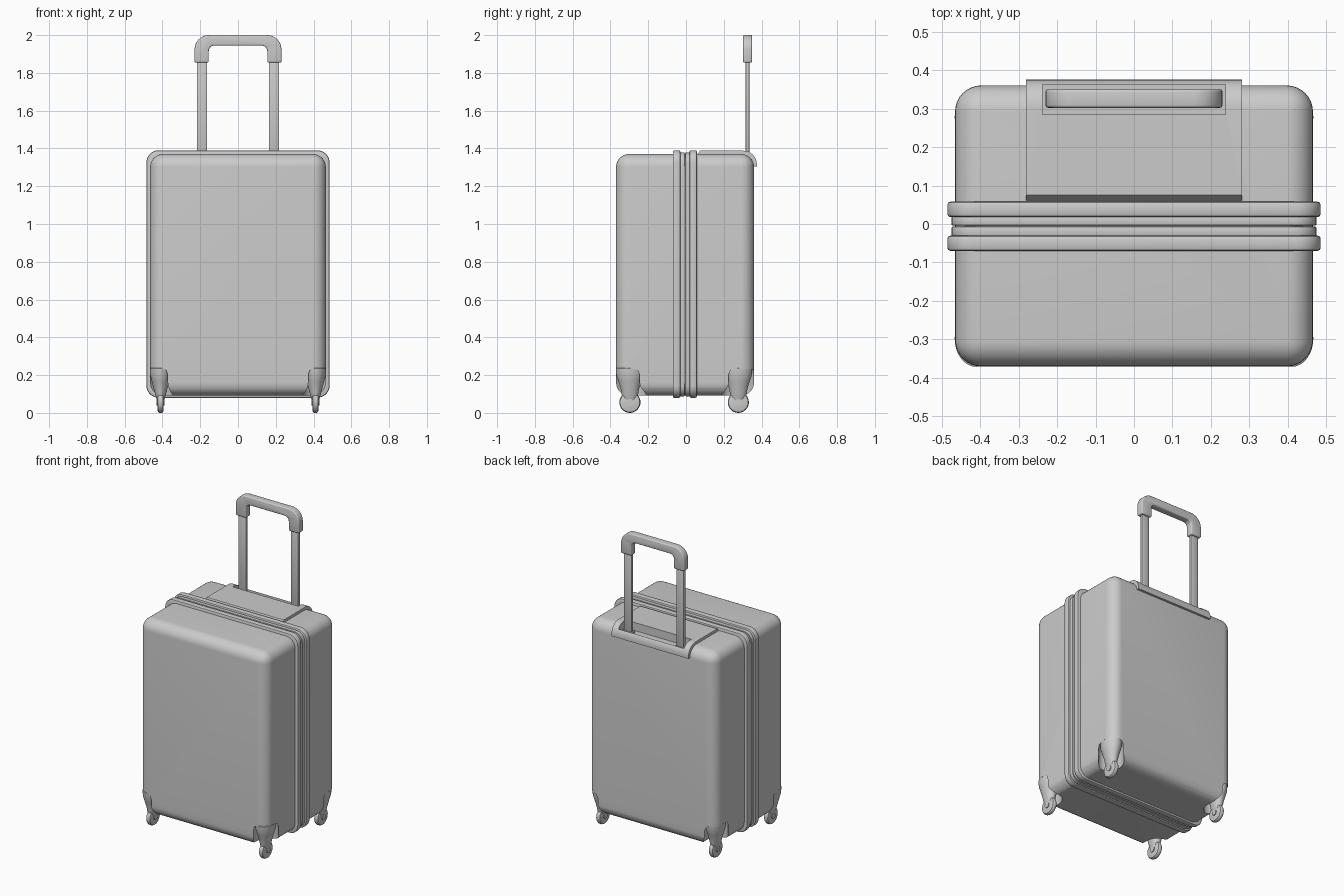
import bpy, bmesh
from math import sin, cos, pi, radians

if "Cube" in bpy.data.objects:
    bpy.data.objects.remove(bpy.data.objects["Cube"])


def add(name, bm):
    bmesh.ops.recalc_face_normals(bm, faces=bm.faces)
    me = bpy.data.meshes.new(name)
    bm.to_mesh(me)
    bm.free()
    ob = bpy.data.objects.new(name, me)
    bpy.context.collection.objects.link(ob)
    return ob


def finish(ob, cutters=(), bevel=0, segs=3, angle=35):
    if bevel:
        m = ob.modifiers.new("bevel", 'BEVEL')
        m.width, m.segments, m.limit_method = bevel, segs, 'ANGLE'
    for c in cutters:
        m = ob.modifiers.new("cut", 'BOOLEAN')
        m.object, m.operation, m.solver = c, 'DIFFERENCE', 'EXACT'
    bpy.ops.object.select_all(action='DESELECT')
    ob.select_set(True)
    bpy.context.view_layer.objects.active = ob
    bpy.ops.object.convert(target='MESH')
    bpy.ops.object.shade_smooth_by_angle(angle=radians(angle))
    return ob


def box(name, x0, x1, y0, y1, z0, z1):
    bm = bmesh.new()
    bmesh.ops.create_cube(bm, size=1)
    for v in bm.verts:
        v.co = ((x0 + x1) / 2 + v.co.x * (x1 - x0),
                (y0 + y1) / 2 + v.co.y * (y1 - y0),
                (z0 + z1) / 2 + v.co.z * (z1 - z0))
    return add(name, bm)


def loft(name, rings, closed=False):
    bm = bmesh.new()
    rows = [[bm.verts.new(p) for p in r] for r in rings]
    n = len(rows[0])
    for a, b in zip(rows, rows[1:] + (rows[:1] if closed else [])):
        for i in range(n):
            bm.faces.new((a[i], a[(i + 1) % n], b[(i + 1) % n], b[i]))
    if not closed:
        bm.faces.new(rows[0])
        bm.faces.new(rows[-1])
    return add(name, bm)


def arc(cx, cz, r, a0, a1, n=8):
    return [(cx + r * cos(radians(a0 + (a1 - a0) * i / n)),
             cz + r * sin(radians(a0 + (a1 - a0) * i / n))) for i in range(n + 1)]


def rounded_rect(hx, z0, z1, r):
    return (arc(hx - r, z1 - r, r, 0, 90) + arc(r - hx, z1 - r, r, 90, 180)
            + arc(r - hx, z0 + r, r, 180, 270) + arc(hx - r, z0 + r, r, 270, 360))


def rim(name, hx, z0, z1, r, y0, y1, depth, b):
    # hoop around the body: (y, inset) section swept round a rounded rectangle
    sec = [(y0, depth), (y0, b), (y0 + b * .3, b * .3), (y0 + b, 0),
           (y1 - b, 0), (y1 - b * .3, b * .3), (y1, b), (y1, depth)]
    return finish(loft(name, [[(x, y, z) for x, z in
                  rounded_rect(hx - d, z0 + d, z1 - d, r - d)] for y, d in sec], True))


def ellipse(cx, cy, z, rx, ry, n=32):
    return [(cx + rx * cos(2 * pi * i / n), cy + ry * sin(2 * pi * i / n), z) for i in range(n)]


corners = [(sx * .41, y) for sx in (-1, 1) for y in (-.297, .277)]

# cutters for the wheel pockets and handle recess
cutters = []
for cx, cy in corners:
    prof = [(0, .068, .088), (.2, .068, .088), (.225, .064, .083), (.238, .054, .072)]
    cutters.append(loft("pocket_cutter", [ellipse(cx, cy, *p) for p in prof]))
recess = box("recess_cutter", -.238, .238, .285, .362, 1.335, 1.5)

# main shell
finish(box("shell", -.465, .465, -.37, .36, .092, 1.37),
       cutters + [recess], bevel=.068, segs=8)

# protective rims and zip bands
rim("front_rim", .485, .08, 1.39, .065, -.07, -.03, .04, .008)
rim("back_rim", .485, .08, 1.39, .065, .018, .058, .04, .008)
rim("front_zip_band", .474, .088, 1.378, .06, -.032, -.007, .025, .003)
rim("back_zip_band", .474, .088, 1.378, .06, -.004, .02, .025, .003)

# top plate wrapping over the back edge
prof = ([(.056, 1.355), (.062, 1.372), (.075, 1.388)] + arc(.303, 1.316, .072, 90, 0)
        + [(.375, 1.305), (.352, 1.305)] + arc(.292, 1.302, .06, 0, 90))
plate = loft("top_plate", [[(x, y, z) for y, z in prof] for x in (-.28, .28)])
finish(plate, [recess])

# telescopic poles
for s in (-1, 1):
    x0, x1 = sorted((s * .163, s * .218))
    finish(box("handle_pole", x0, x1, .315, .335, 1.33, 1.9), bevel=.005, segs=2)
    x0, x1 = sorted((s * .155, s * .226))
    finish(box("pole_collar", x0, x1, .307, .343, 1.33, 1.345), bevel=.003, segs=2)

# U-shaped grip
prof = ([(.23, 1.855)] + arc(.155, 1.925, .075, 0, 90) + arc(-.155, 1.925, .075, 90, 180)
        + [(-.23, 1.855), (-.155, 1.855)] + arc(-.125, 1.915, .03, 180, 90, 5)
        + arc(.125, 1.915, .03, 90, 0, 5) + [(.155, 1.855)])
grip = loft("grip", [[(x, y, z) for x, z in prof] for y in (.302, .35)])
finish(grip, bevel=.007)

# caster housings, wheels and hubs
for cx, cy in corners:
    prof = [(.24, .05, .068), (.235, .056, .074), (.2, .055, .072), (.17, .047, .062),
            (.14, .039, .052), (.115, .033, .046), (.09, .026, .042), (.07, .02, .034), (.06, .017, .022)]
    finish(loft("caster_housing", [ellipse(cx, cy, *p) for p in prof]), angle=50)
    wheel = [(-.016, .044), (-.013, .052), (-.006, .056), (.006, .056), (.013, .052), (.016, .044)]
    finish(loft("wheel", [[(cx + dx, cy + r * cos(2 * pi * i / 32), .056 + r * sin(2 * pi * i / 32))
                           for i in range(32)] for dx, r in wheel]))
    finish(loft("hub", [[(cx + dx, cy + .018 * cos(2 * pi * i / 20), .056 + .018 * sin(2 * pi * i / 20))
                         for i in range(20)] for dx in (-.021, .021)]))

for c in cutters + [recess]:
    bpy.data.objects.remove(c)
